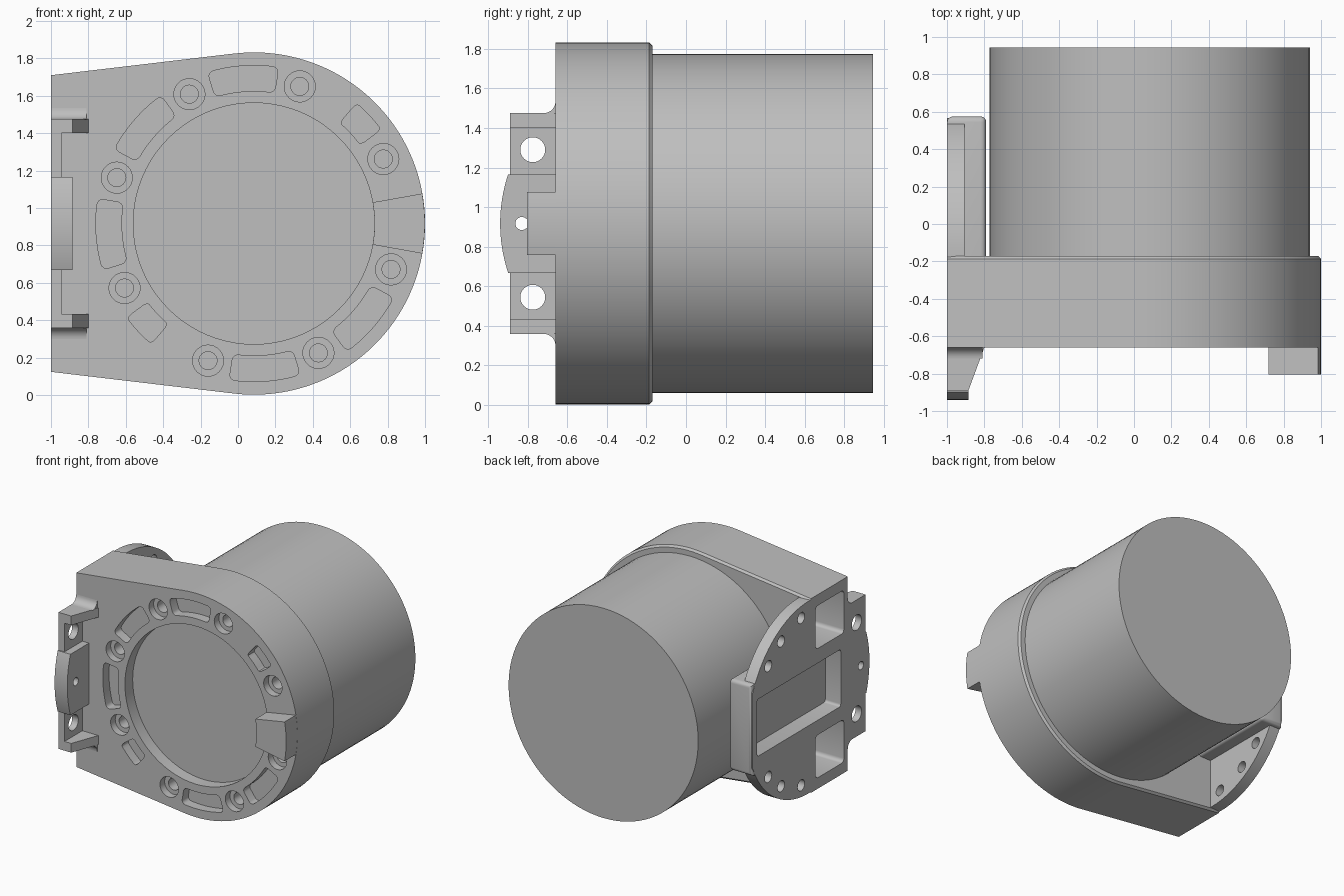
import bpy, bmesh
from math import sin, cos, radians
from mathutils import Vector

if "Cube" in bpy.data.objects:
    bpy.data.objects.remove(bpy.data.objects["Cube"])

grey = bpy.data.materials.new("plain_grey")
grey.diffuse_color = (0.52, 0.52, 0.52, 1)
grey.use_nodes = True
grey.node_tree.nodes["Principled BSDF"].inputs["Base Color"].default_value = (0.52, 0.52, 0.52, 1)

CX, CZ = 0.085, 0.917      # main axis
DY, DR = -0.155, 0.785     # side mounting disc
BACK, FRONT = -0.17, -0.66  # housing depth


def arc(cx, cy, r, a0, a1, n=48):
    steps = [radians(a0 + (a1 - a0) * i / n) for i in range(n + 1)]
    return [(cx + r * cos(a), cy + r * sin(a)) for a in steps]


def circle(cx, cy, r, n=32):
    return arc(cx, cy, r, 0, 360, n)[:-1]


def sector(mid, half, r0, r1):
    return (arc(CX, CZ, r1, mid - half, mid + half, 10)
            + arc(CX, CZ, r0, mid + half, mid - half, 10))


def rect(a0, a1, b0, b1):
    return [(a0, b0), (a1, b0), (a1, b1), (a0, b1)]


def prism(name, pts, axis, lo, hi, corner=0):
    """Extrude a 2D profile along an axis, optionally rounding its corners."""
    place = {"x": lambda u, v, t: (t, u, v),
             "y": lambda u, v, t: (u, t, v),
             "z": lambda u, v, t: (u, v, t)}[axis]
    bm = bmesh.new()
    a = [bm.verts.new(place(u, v, lo)) for u, v in pts]
    b = [bm.verts.new(place(u, v, hi)) for u, v in pts]
    bm.faces.new(a)
    bm.faces.new(b)
    for i in range(len(a)):
        j = (i + 1) % len(a)
        bm.faces.new((a[i], a[j], b[j], b[i]))
    bmesh.ops.recalc_face_normals(bm, faces=bm.faces)
    if corner:
        d = Vector(place(0, 0, 1))
        edges = [e for e in bm.edges
                 if abs((e.verts[0].co - e.verts[1].co).normalized().dot(d)) > 0.99
                 and e.calc_face_angle() > 0.7]
        bmesh.ops.bevel(bm, geom=edges, offset=corner, segments=4,
                        profile=0.5, affect="EDGES")
    mesh = bpy.data.meshes.new(name)
    bm.to_mesh(mesh)
    bm.free()
    mesh.materials.append(grey)
    obj = bpy.data.objects.new(name, mesh)
    bpy.context.collection.objects.link(obj)
    return obj


def activate(obj):
    bpy.ops.object.select_all(action="DESELECT")
    obj.select_set(True)
    bpy.context.view_layer.objects.active = obj


def cut(obj, cutters):
    activate(obj)
    for c in cutters:
        c.hide_render = True
        mod = obj.modifiers.new("cut", "BOOLEAN")
        mod.operation = "DIFFERENCE"
        mod.solver = "EXACT"
        mod.object = c
        bpy.ops.object.modifier_apply(modifier=mod.name)


def flip(z):
    return 2 * CZ - z


def mirror(pts):
    return [(u, flip(v)) for u, v in pts]


parts, cutters = [], []


def part(*args, **kw):
    parts.append(prism(*args, **kw))
    return parts[-1]


def cutter(*args, **kw):
    cutters.append(prism(*args, **kw))
    return cutters[-1]


# Housing: rounded nose with straight flanks to the mounting side
outline = arc(CX, CZ, 0.915, -97, 97, 72) + [(-1, 1.71), (-1, flip(1.71))]
housing = part("housing", outline, "y", FRONT, BACK)
bm = bmesh.new()
bm.from_mesh(housing.data)
rim = [e for e in bm.edges
       if all(abs(v.co.y - BACK) < 1e-4 for v in e.verts)
       and any(v.co.x > -0.99 for v in e.verts)]
bmesh.ops.bevel(bm, geom=rim, offset=0.016, segments=1, affect="EDGES")
bm.to_mesh(housing.data)
bm.free()

# Motor barrel
part("motor_barrel", circle(CX, CZ, 0.857, 96), "y", BACK - 0.02, 0.945)

# Front face: round recess, bolt holes and shallow slots
front_cuts = [cutter("recess", circle(CX, CZ, 0.645, 80), "y", FRONT - 0.1, FRONT + 0.1)]
for k in range(8):
    a = radians(26.5 + 45 * k)
    x, z = CX + 0.773 * cos(a), CZ + 0.773 * sin(a)
    front_cuts.append(cutter("counterbore", circle(x, z, 0.083), "y", FRONT - 0.1, FRONT + 0.06))
    front_cuts.append(cutter("bolt_hole", circle(x, z, 0.048, 24), "y", FRONT - 0.1, FRONT + 0.18))
for mid, half in ((94, 13), (139, 13), (184, 13), (274, 13), (319, 13), (43, 6.5), (223, 6.5)):
    front_cuts.append(cutter("slot", sector(mid, half, 0.708, 0.845), "y",
                             FRONT - 0.1, FRONT + 0.08, corner=0.03))

# Side pockets that open on the mounting face
middle_pocket = cutter("middle_pocket", rect(-0.57, 0.51, flip(1.15), 1.15), "x", -1.1, -0.86, corner=0.02)
corner_pocket = rect(-0.61, -0.245, 1.27, 1.62)
side_cuts = [middle_pocket] + [
    cutter("corner_pocket", p, "x", -1.1, -0.7, corner=0.03)
    for p in (corner_pocket, mirror(corner_pocket))]
cut(housing, front_cuts + side_cuts)

# Locating tab on the front
part("front_tab", sector(0, 10.1, 0.645, 0.914), "y", -0.805, FRONT + 0.01)

# Rear mounting flange: disc segment plus a thick box behind the middle pocket
rear_arc = [(y, z) for y, z in arc(DY, CZ, DR, -92, 92, 64) if y < 0.574]
disc = part("rear_flange", [(BACK, rear_arc[0][1])] + rear_arc + [(BACK, rear_arc[-1][1])],
            "x", -1, -0.905)
box = part("rear_box", rect(BACK - 0.01, 0.575, flip(1.29), 1.29), "x", -0.999, -0.79)
bm = bmesh.new()
bm.from_mesh(box.data)
soft = [e for e in bm.edges
        if all(v.co.y > 0.5 or v.co.x > -0.8 for v in e.verts)
        and all(v.co.y > 0 for v in e.verts) or all(v.co.x > -0.8 for v in e.verts)
        and abs(e.verts[0].co.y - e.verts[1].co.y) > 0.1]
bmesh.ops.bevel(bm, geom=soft, offset=0.03, segments=4, profile=0.5, affect="EDGES")
bm.to_mesh(box.data)
bm.free()
rear_holes = []
for deg in (41, 59, 82):
    for s in (1, -1):
        a = radians(s * deg)
        rear_holes.append(cutter("rear_hole", circle(DY + 0.69 * cos(a), CZ + 0.69 * sin(a), 0.045, 24),
                                 "x", -1.1, -0.7))
cut(disc, rear_holes + [middle_pocket])
cut(box, [middle_pocket])

# Front mounting flange: thin plate, thicker curved middle, two end gussets
plate = part("front_flange", rect(-0.89, FRONT + 0.005, flip(1.475), 1.475), "x", -1, -0.945)
nose = [(y, z) for y, z in arc(DY, CZ, DR, 161.5, 198.5, 24)]
pad = part("front_pad", nose + [(FRONT + 0.005, nose[-1][1]), (FRONT + 0.005, nose[0][1])],
           "x", -1, -0.885)
flange_holes = [cutter("flange_hole", circle(-0.775, z, 0.063), "x", -1.1, -0.7)
                for z in (1.29, flip(1.29))]
cut(plate, flange_holes)
pin_hole = cutter("pin_hole", circle(-0.83, CZ, 0.033, 24), "x", -1.1, -0.7)
cut(plate, [pin_hole])
cut(pad, [pin_hole])
wedge = [(-1, -0.89), (-0.885, -0.89), (-0.8, FRONT), (-1, FRONT)]
fillet = [(FRONT, 1.47)] + arc(-0.72, 1.535, 0.06, -90, 0, 8)
for side, z0, z1 in (("upper", 1.4, 1.475), ("lower", flip(1.475), flip(1.4))):
    part(side + "_gusset", wedge, "z", z0, z1)
    part(side + "_fillet", fillet if side == "upper" else mirror(fillet), "x", -1, -0.81)

# Tidy up helpers and shade
for c in cutters:
    bpy.data.objects.remove(c)
for p in parts:
    activate(p)
    bpy.ops.object.shade_smooth_by_angle(angle=radians(30))
